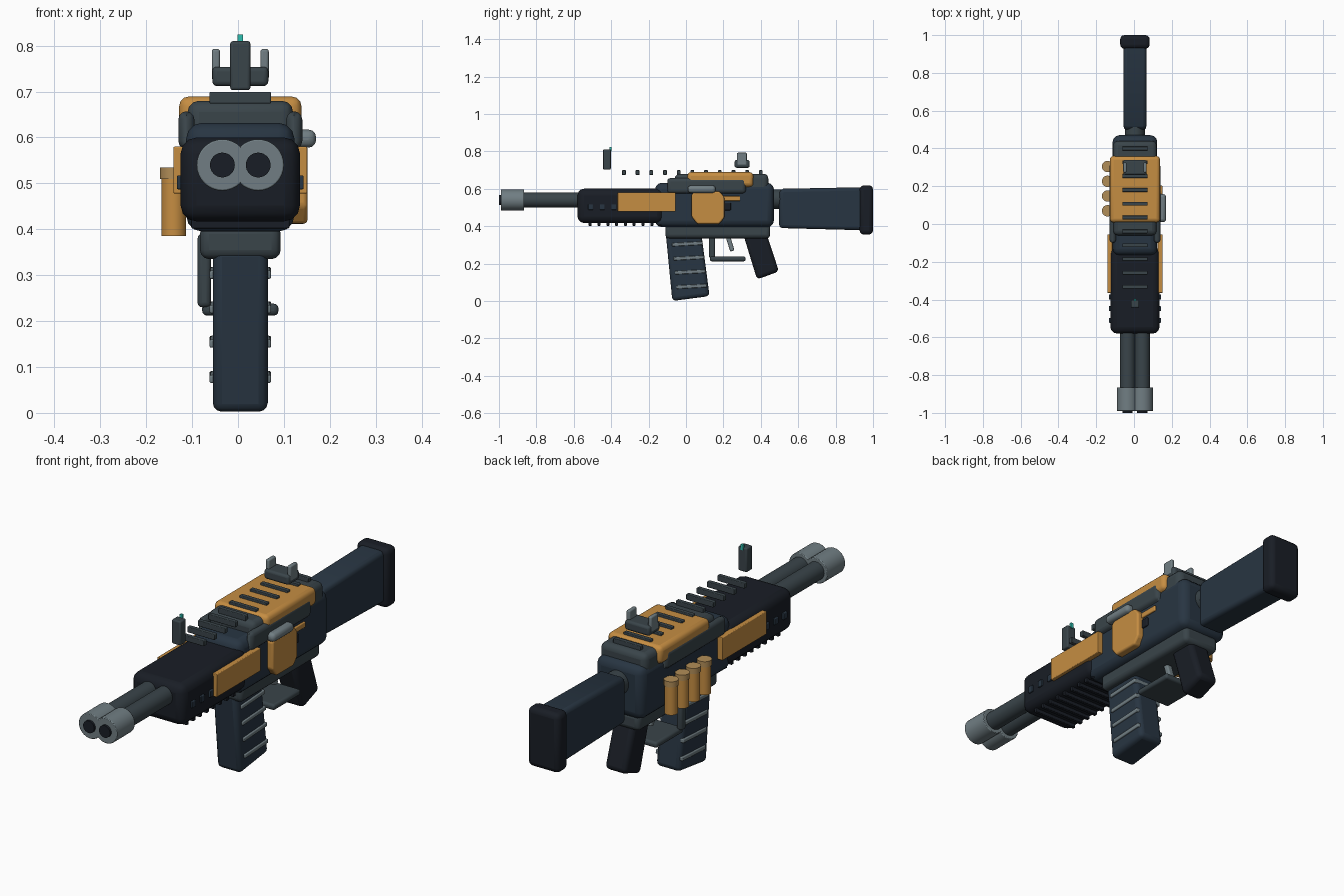
import bpy, bmesh, math
from mathutils import Matrix, Vector

if "Cube" in bpy.data.objects:
    bpy.data.objects.remove(bpy.data.objects["Cube"])

CX = 0.005  # body centre line (side parts stick out unevenly)


def material(name, r, g, b):
    m = bpy.data.materials.new(name)
    m.diffuse_color = [(c / 255) ** 2.2 for c in (r, g, b)] + [1]
    m.use_nodes = True
    m.node_tree.nodes["Principled BSDF"].inputs["Base Color"].default_value = m.diffuse_color
    return m


BLUE = material("blue_steel", 44, 56, 68)
BLACK = material("black_polymer", 31, 35, 42)
GREY = material("dark_grey", 60, 70, 75)
LIGHT = material("light_grey", 112, 125, 130)
ORANGE = material("orange", 196, 140, 68)
TAN = material("tan_cap", 176, 140, 88)
TEAL = material("teal", 50, 190, 175)


def finish(name, bm, mat, bevel=0, segs=3):
    bmesh.ops.recalc_face_normals(bm, faces=bm.faces)
    me = bpy.data.meshes.new(name)
    bm.to_mesh(me)
    bm.free()
    me.materials.append(mat)
    ob = bpy.data.objects.new(name, me)
    ob.location.x = CX
    bpy.context.collection.objects.link(ob)
    if bevel:
        mod = ob.modifiers.new("bevel", 'BEVEL')
        mod.width, mod.segments = bevel, segs
        mod.limit_method = 'ANGLE'
    bpy.ops.object.select_all(action='DESELECT')
    ob.select_set(True)
    bpy.context.view_layer.objects.active = ob
    bpy.ops.object.shade_smooth_by_angle(angle=math.radians(35))
    return ob


def box(name, x, y, z, mat, bevel=0, tilt=0):
    """Box from (min, max) ranges, tilted about x through its centre."""
    bm = bmesh.new()
    size = Vector([r[1] - r[0] for r in (x, y, z)])
    mid = Vector([(r[0] + r[1]) / 2 for r in (x, y, z)])
    bmesh.ops.create_cube(bm, size=1, matrix=Matrix.LocRotScale(
        mid, Matrix.Rotation(math.radians(tilt), 3, 'X'), size))
    return finish(name, bm, mat, bevel)


def side_profile(name, pts, x, mat, bevel=0):
    """Extrude a (y, z) outline across the x range."""
    bm = bmesh.new()
    f = bm.faces.new([bm.verts.new((x[0], a, b)) for a, b in pts])
    new = bmesh.ops.extrude_face_region(bm, geom=[f])["geom"]
    bmesh.ops.translate(bm, vec=(x[1] - x[0], 0, 0),
                        verts=[v for v in new if isinstance(v, bmesh.types.BMVert)])
    return finish(name, bm, mat, bevel)


def cylinder(name, start, end, r, mat, bevel=0):
    bm = bmesh.new()
    a, b = Vector(start), Vector(end)
    rot = Vector((0, 0, 1)).rotation_difference(b - a)
    bmesh.ops.create_cone(bm, cap_ends=True, segments=32, radius1=r, radius2=r, depth=(b - a).length,
                          matrix=Matrix.LocRotScale((a + b) / 2, rot, None))
    return finish(name, bm, mat, bevel, 2)


# Twin barrels, muzzle rings and dark bores
for side, s in (("left", -1), ("right", 1)):
    x = 0.039 * s
    cylinder(f"barrel_{side}", (x, -0.98, .54), (x, -0.5, .54), .04, GREY)
    cylinder(f"muzzle_{side}", (x, -0.99, .54), (x, -0.865, .54), .056, LIGHT, .003)
    cylinder(f"bore_{side}", (x, -1.0, .54), (x, -0.97, .54), .027, BLACK)

# Handguard with bottom ribs, side vents and panels
box("handguard", (-.13, .13), (-.58, -.12), (.417, .6), BLACK, .035)
for i in range(9):
    y = -.512 + i * .047
    box(f"handguard_rib_{i}", (-.107, .107), (y - .008, y + .008), (.402, .43), BLACK, .003)
for side, s in (("left", -1), ("right", 1)):
    for i in range(3):
        y = -.51 + i * .062
        box(f"vent_{side}_{i}", sorted((.12 * s, .138 * s)), (y - .013, y + .013),
            (.487, .517), BLUE, .003)
    box(f"side_panel_{side}", sorted((.12 * s, .146 * s)), (-.365, -.055), (.478, .58), ORANGE, .003)
    box(f"side_rail_{side}", sorted((.1 * s, .135 * s)), (-.1, .32), (.575, .657), GREY, .02)

# Receiver
box("receiver", (-.118, .118), (-.165, .47), (.395, .632), BLUE, .035)
box("upper_receiver", (-.115, .115), (-.06, .44), (.56, .68), GREY, .025)
box("lower_receiver", (-.088, .088), (-.11, .45), (.335, .41), GREY, .02)
box("top_cover", (-.133, .133), (.008, .36), (.61, .689), ORANGE, .02)
box("charging_handle", (.115, .165), (.01, .158), (.578, .617), LIGHT, .016)
side_profile("side_plate", [(.03, .57), (.03, .45), (.06, .412), (.178, .412), (.205, .445),
                            (.205, .555), (.18, .585), (.05, .585)], (.1, .146), ORANGE, .008)
box("port_strip", (.1, .126), (.18, .29), (.535, .56), ORANGE, .004)
box("port_latch", (.1, .126), (.205, .24), (.485, .525), BLACK, .004)

# Top rail teeth
for i in range(11):
    y = -.332 + i * .0732
    box(f"rail_tooth_{i}", (-.067, .067), (y - .01, y + .01), (.674, .699), GREY, .003)

# Sights
box("front_sight", (-.022, .022), (-.443, -.402), (.703, .81), GREY, .006)
box("front_sight_tip", (-.006, .006), (-.408, -.398), (.8, .824), TEAL)
box("rear_sight_base", (-.061, .061), (.26, .34), (.712, .754), GREY, .01)
for side, s in (("left", -1), ("right", 1)):
    box(f"rear_sight_ear_{side}", sorted((.044 * s, .062 * s)), (.273, .325), (.725, .793), LIGHT, .006)

# Spare shells on the left side
for i in range(4):
    y = .07 + i * .078
    cylinder(f"shell_{i}", (-.145, y, .385), (-.145, y, .52), .027, ORANGE)
    cylinder(f"shell_cap_{i}", (-.145, y, .51), (-.145, y, .535), .03, TAN)

# Magazine with ribs
side_profile("magazine", [(-.108, .36), (.082, .36), (.126, .026), (-.073, 0)],
             (-.06, .06), BLUE, .02)
for i, z in enumerate((.305, .23, .155, .078)):
    y = .008 + (.3 - z) * .1
    box(f"magazine_rib_{i}", (-.067, .067), (y - .082, y + .082), (z - .009, z + .009), LIGHT, .004, 3)

# Trigger group
box("trigger_guard_post", (-.093, -.064), (.122, .156), (.23, .39), GREY, .01)
box("trigger_guard_plate", (-.083, .083), (.128, .318), (.212, .238), GREY, .01)
box("trigger", (-.014, .014), (.222, .246), (.265, .36), LIGHT, .006, 17)

# Grip
side_profile("grip", [(.305, .36), (.43, .36), (.497, .158), (.38, .115)], (-.052, .052), BLACK, .02)

# Stock
cylinder("stock_neck", (0, .43, .545), (0, .56, .545), .052, GREY, .006)
side_profile("stock", [(.498, .588), (.52, .6), (.95, .608), (.95, .378), (.498, .39)],
             (-.06, .06), BLUE, .018)
box("butt_pad", (-.078, .078), (.928, 1.0), (.355, .618), BLACK, .022)
